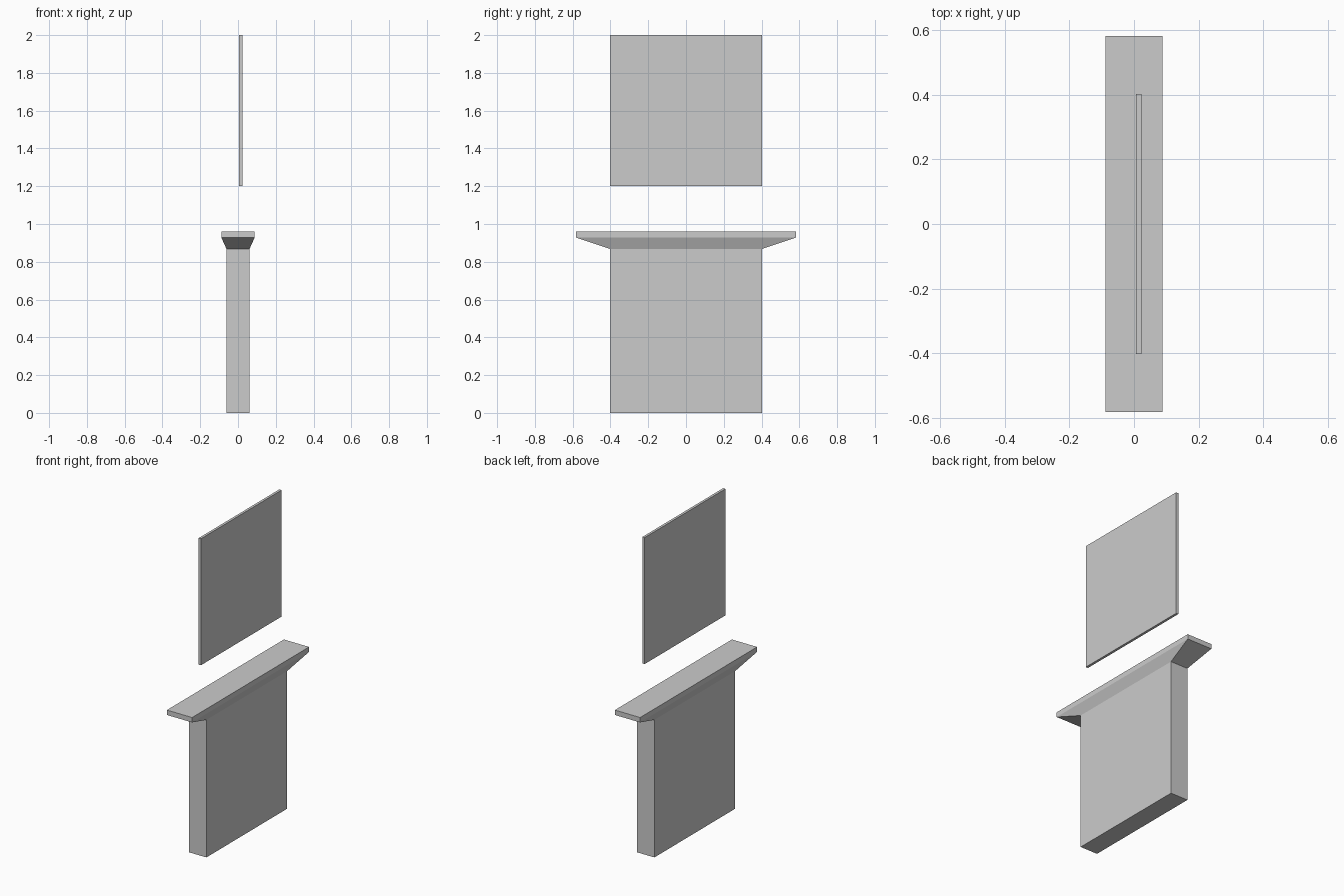
import bpy
import bmesh

if "Cube" in bpy.data.objects:
    bpy.data.objects.remove(bpy.data.objects["Cube"])


def lofted_box(name, sections, x=0.0):
    """Solid through stacked rectangles given as (half_x, half_y, z)."""
    bm = bmesh.new()
    rings = [[bm.verts.new((x + sx * hx, sy * hy, z))
              for sx, sy in ((-1, -1), (1, -1), (1, 1), (-1, 1))]
             for hx, hy, z in sections]
    for low, high in zip(rings, rings[1:]):
        for i in range(4):
            j = (i + 1) % 4
            bm.faces.new((low[i], low[j], high[j], high[i]))
    bm.faces.new(rings[0][::-1])
    bm.faces.new(rings[-1])
    mesh = bpy.data.meshes.new(name)
    bm.to_mesh(mesh)
    bm.free()
    obj = bpy.data.objects.new(name, mesh)
    bpy.context.collection.objects.link(obj)
    return obj


# Pedestal wall flaring out into the counter slab
lofted_box("counter", [
    (0.061, 0.402, 0.0),
    (0.061, 0.402, 0.868),
    (0.088, 0.583, 0.928),
    (0.088, 0.583, 0.959),
])

# Thin panel floating above the counter
lofted_box("upper_panel", [
    (0.008, 0.402, 1.202),
    (0.008, 0.402, 2.0),
], x=0.0145)
